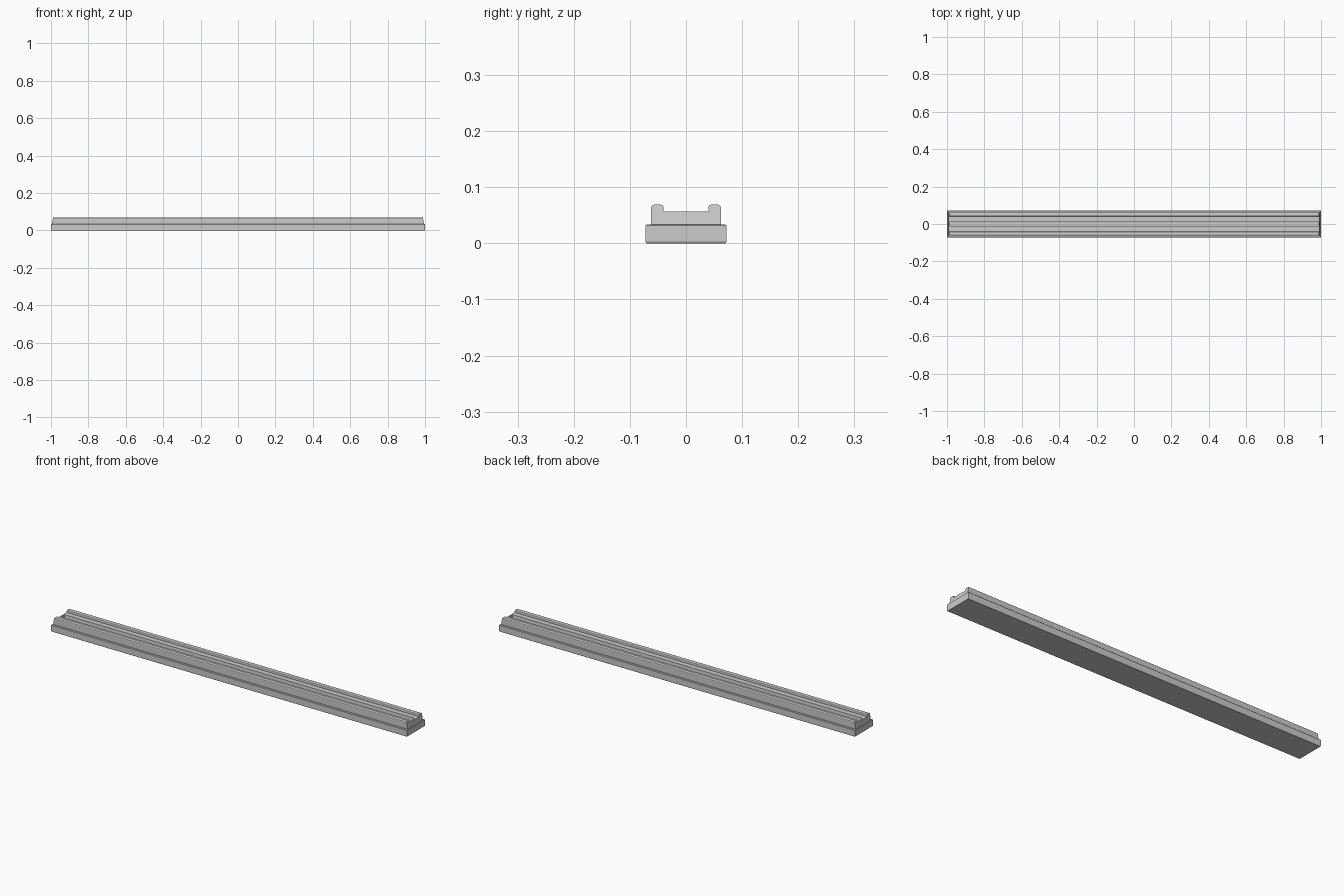
import bpy, bmesh

if "Cube" in bpy.data.objects:
    bpy.data.objects.remove(bpy.data.objects["Cube"])


def stacked_rings(name, rings, y_mid=0.0):
    """Solid made of stacked rectangles (half length, half width, height)."""
    bm = bmesh.new()
    loops = []
    for hx, hy, z in rings:
        loops.append([bm.verts.new((sx * hx, y_mid + sy * hy, z))
                      for sx, sy in ((-1, -1), (1, -1), (1, 1), (-1, 1))])
    for low, high in zip(loops, loops[1:]):
        for i in range(4):
            j = (i + 1) % 4
            bm.faces.new((low[i], low[j], high[j], high[i]))
    bm.faces.new(loops[0][::-1])
    bm.faces.new(loops[-1])
    bmesh.ops.recalc_face_normals(bm, faces=bm.faces)
    mesh = bpy.data.meshes.new(name)
    bm.to_mesh(mesh)
    bm.free()
    obj = bpy.data.objects.new(name, mesh)
    bpy.context.collection.objects.link(obj)
    return obj


# Base slab with slightly eased edges
stacked_rings("base_slab", [
    (0.998, 0.070, 0.0), (1.0, 0.072, 0.003),
    (1.0, 0.072, 0.032), (0.998, 0.070, 0.034)])

# Raised deck with sloped ends; the last two rings sink a closed centre groove
stacked_rings("grooved_deck", [
    (0.995, 0.062, 0.033), (0.991, 0.062, 0.057),
    (0.983, 0.014, 0.057), (0.983, 0.013, 0.040)])

# Rounded rails along both long sides
for side, label in ((-1, "front"), (1, "back")):
    stacked_rings(label + "_rail", [
        (0.991, 0.011, 0.056), (0.9895, 0.011, 0.065),
        (0.989, 0.0095, 0.0675), (0.988, 0.006, 0.069)], y_mid=side * 0.051)
